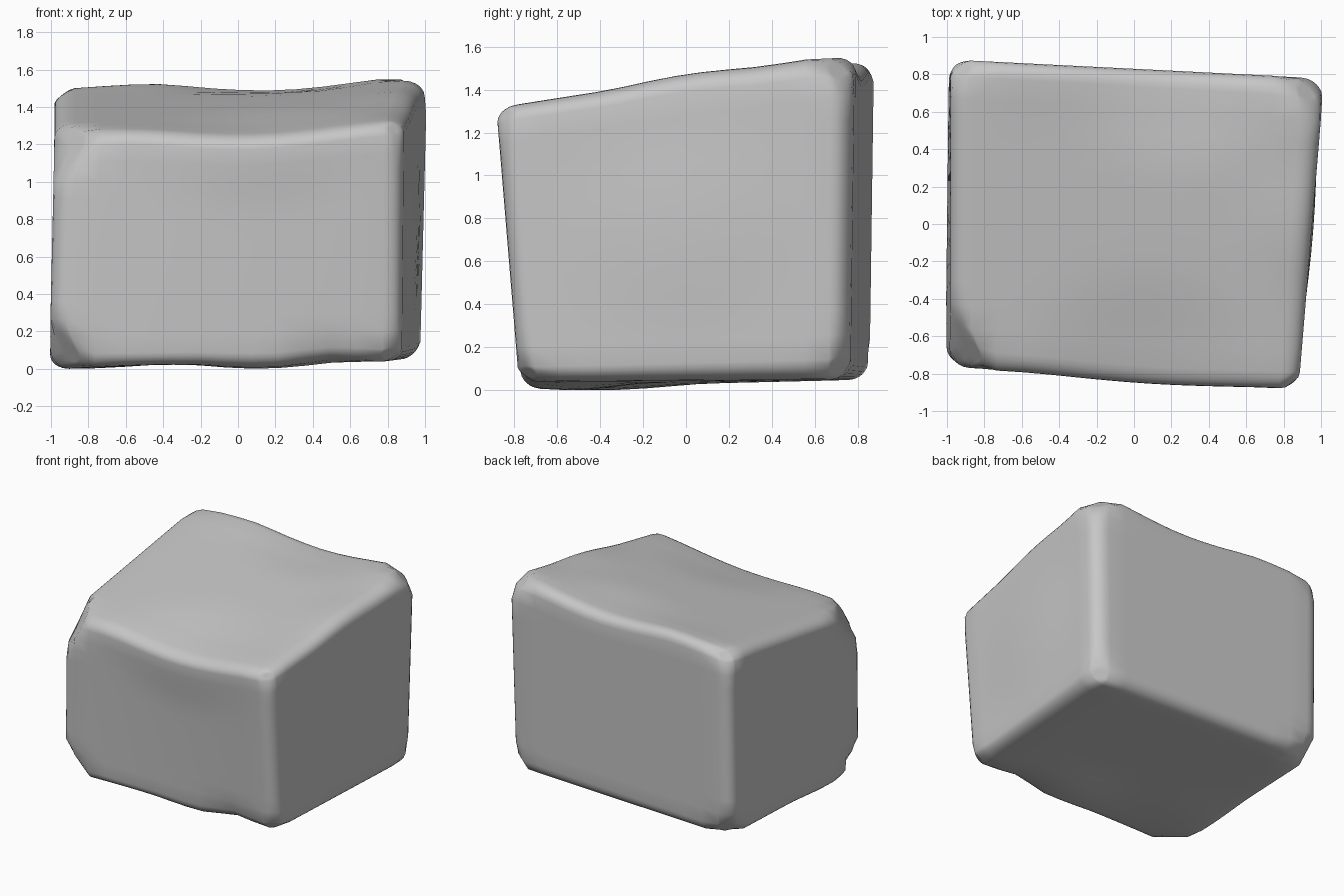
import bpy, bmesh
from mathutils import Vector

cube = bpy.data.objects.get("Cube")
if cube:
    bpy.data.objects.remove(cube, do_unlink=True)

# Corners keyed by side signs: position, edge rounding, chipped-off lengths
CORNERS = {
    (-1, -1, -1): ((-1.01, -0.74, 0.01), 0.11, (0.28, 0.35, 0.5)),
    (1, -1, -1): ((0.87, -0.78, 0.04), 0.10, (0.2, 0.2, 0.2)),
    (-1, 1, -1): ((-0.99, 0.86, 0.05), 0.11, (0.25, 0.3, 0.3)),
    (1, 1, -1): ((0.98, 0.76, 0.05), 0.13, (0.2, 0.2, 0.3)),
    (-1, -1, 1): ((-0.98, -0.77, 1.26), 0.12, (0.25, 0.45, 0.55)),
    (1, -1, 1): ((0.88, -0.89, 1.32), 0.11, (0.15, 0.15, 0.25)),
    (-1, 1, 1): ((-0.98, 0.88, 1.51), 0.10, (0.2, 0.2, 0.2)),
    (1, 1, 1): ((1.02, 0.78, 1.58), 0.13, (0.28, 0.3, 0.28)),
}

# Soft dents and bulges: centre in box space, reach, push
BUMPS = [
    ((0.15, -1, 1), 0.8, (0, -0.02, -0.05)),
    ((0.2, 1, 1), 0.7, (0, 0, -0.05)),
    ((-0.55, 1, 1), 0.4, (0, 0, 0.01)),
    ((1, 0.05, 1), 0.5, (0, 0, 0.02)),
    ((0.2, -0.7, -1), 0.5, (0, 0, -0.03)),
    ((-0.85, -0.5, -1), 0.6, (0, 0, -0.02)),
    ((0.6, -1, -1), 0.3, (0, 0.03, 0.02)),
    ((1, 0, 0), 0.8, (0.02, 0, 0)),
]


def blend(p):
    """Mix corner positions and rounding at a point in box space."""
    pos, rad = Vector(), 0.0
    for signs, (corner, r, _) in CORNERS.items():
        w = 1.0
        for a, s in zip(p, signs):
            w *= (1 + a * s) / 2
        pos += Vector(corner) * w
        rad += r * w
    return pos, rad


def spread(t, r):
    """Gather the outer grid cells on each side into the rounded edge."""
    a = abs(t)
    k = 2 / 3
    u = a / k * (1 - r) if a < k else 1 - r + (a - k) / (1 - k) * r
    return u if t >= 0 else -u


def chip(p):
    """Press points outside each corner's slanted cut onto its plane."""
    for signs, (_, _, cut) in CORNERS.items():
        over = 1 - sum((1 - a * s) / c for a, s, c in zip(p, signs, cut))
        if over > 0:
            n = Vector([s / c for s, c in zip(signs, cut)])
            p = p - n * (over / n.length_squared)
    return p


def shape(co):
    _, r = blend(co)
    p = Vector([spread(t, r) for t in co])
    core = Vector([max(r - 1, min(1 - r, t)) for t in p])
    out = p - core
    if out.length > 1e-6:
        p = core + out.normalized() * r
    p = chip(p)
    pos, _ = blend(p)
    for centre, reach, push in BUMPS:
        d = (p - Vector(centre)).length / reach
        if d < 1:
            pos += Vector(push) * (1 - d * d) ** 2
    return pos


# Boulder: gridded cube bent into a worn block with chipped corners
bm = bmesh.new()
bmesh.ops.create_cube(bm, size=2)
bmesh.ops.subdivide_edges(bm, edges=bm.edges[:], cuts=17, use_grid_fill=True)
for v in bm.verts:
    v.co = shape(v.co.copy())
lowest = min(v.co.z for v in bm.verts)
bmesh.ops.translate(bm, verts=bm.verts[:], vec=(0, 0, -lowest))
bmesh.ops.recalc_face_normals(bm, faces=bm.faces[:])
for f in bm.faces:
    f.smooth = True
mesh = bpy.data.meshes.new("boulder")
bm.to_mesh(mesh)
bm.free()

stone = bpy.data.materials.new("stone_grey")
stone.use_nodes = True
colour = (0.57, 0.57, 0.57, 1)
stone.diffuse_color = colour
stone.node_tree.nodes["Principled BSDF"].inputs["Base Color"].default_value = colour
mesh.materials.append(stone)

boulder = bpy.data.objects.new("boulder", mesh)
bpy.context.collection.objects.link(boulder)
